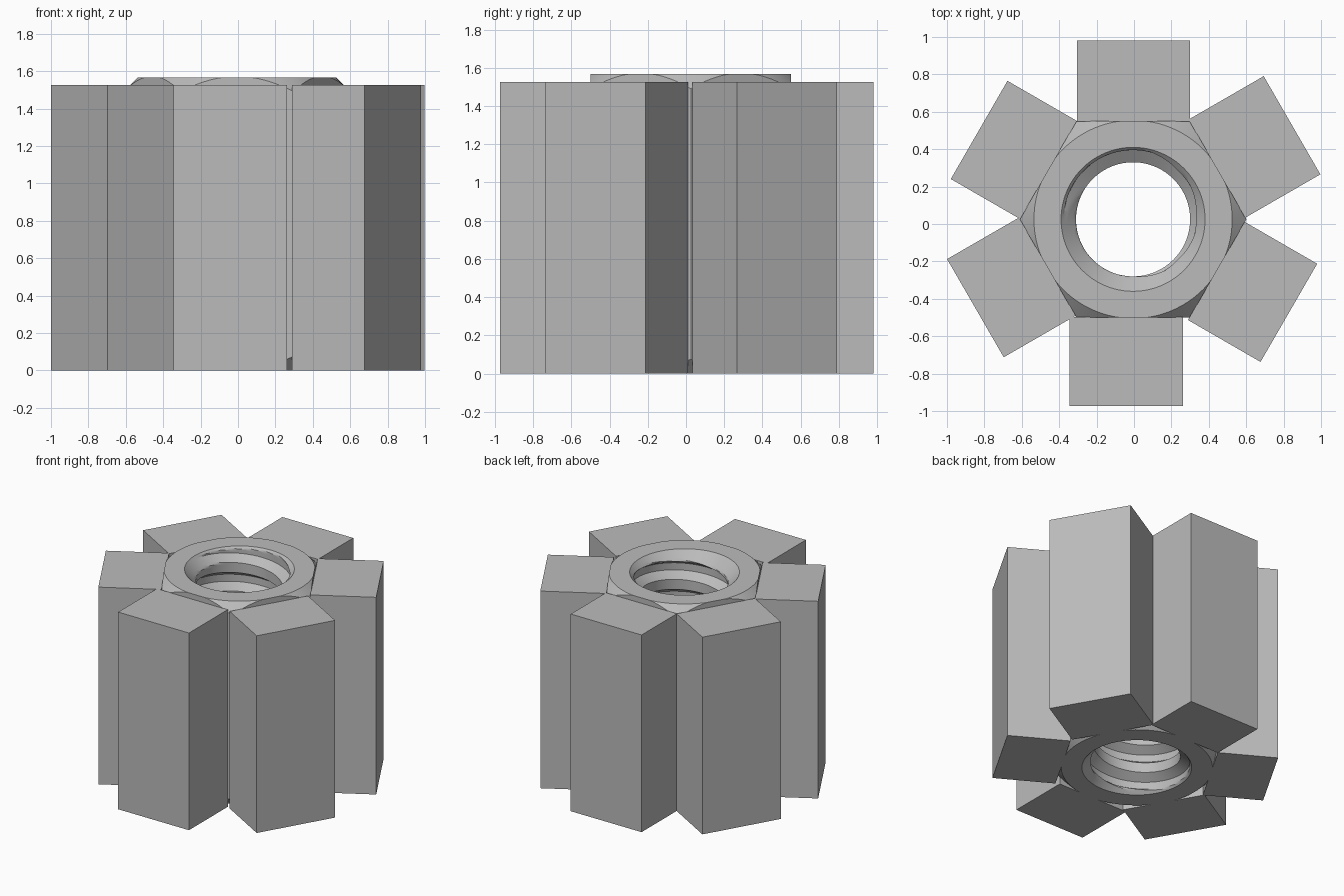
import bpy, bmesh, math
from mathutils import Vector

if "Cube" in bpy.data.objects:
    bpy.data.objects.remove(bpy.data.objects["Cube"])

grey = bpy.data.materials.new("plain grey")
grey.use_nodes = True
grey.diffuse_color = (0.5, 0.5, 0.5, 1)
grey.node_tree.nodes["Principled BSDF"].inputs["Base Color"].default_value = (0.5, 0.5, 0.5, 1)

CENTRE = Vector((-0.005, 0.025))
APOTHEM = 0.525        # half the distance across the hexagon flats
NUT_TOP = 1.567
BLOCK_TOP = 1.525
RING = 0.53            # radius of the flat end faces
MOUTH, CREST, ROOT = 0.385, 0.305, 0.37
PITCH = 0.22
STEPS = 96


def finish(bm, name):
    bmesh.ops.recalc_face_normals(bm, faces=bm.faces)
    mesh = bpy.data.meshes.new(name)
    bm.to_mesh(mesh)
    bm.free()
    mesh.materials.append(grey)
    obj = bpy.data.objects.new(name, mesh)
    bpy.context.collection.objects.link(obj)
    return obj


def thread_radius(phase):
    """Trapezoid thread: flat crest, flank, flat root, flank."""
    p = phase % 1
    if p < 0.35:
        return CREST
    if p < 0.55:
        return CREST + (ROOT - CREST) * (p - 0.35) / 0.2
    if p < 0.8:
        return ROOT
    return ROOT - (ROOT - CREST) * (p - 0.8) / 0.2


def nut_column(angle):
    """Closed section of the nut at one angle: threaded bore, then outside."""
    turn = angle / math.tau
    section = []
    for k in range(-20, int(NUT_TOP / PITCH + 2) * 20):
        z = min(max((k / 20 + turn) * PITCH, 0), NUT_TOP)
        r = max(thread_radius(z / PITCH - turn), MOUTH - z, MOUTH - (NUT_TOP - z))
        section.append((r, z))
    # hexagon outline with its corners turned off at both ends
    sector = math.tau / 6
    hexagon = APOTHEM / math.cos(angle % sector - sector / 2)
    flat = min(hexagon, RING)
    drop = hexagon - flat
    section += [(flat, NUT_TOP), (hexagon, NUT_TOP - drop), (hexagon, drop), (flat, 0)]
    return [(CENTRE.x + r * math.cos(angle), CENTRE.y + r * math.sin(angle), z)
            for r, z in section]


# threaded hexagonal core
bm = bmesh.new()
columns = [[bm.verts.new(p) for p in nut_column(math.tau * i / STEPS)]
           for i in range(STEPS + 1)]
for a, b in zip(columns, columns[1:]):
    for j in range(len(a)):
        k = (j + 1) % len(a)
        bm.faces.new((a[j], b[j], b[k], a[k]))
bmesh.ops.remove_doubles(bm, verts=bm.verts, dist=0.0002)
bmesh.ops.dissolve_degenerate(bm, edges=bm.edges, dist=0.0002)
core = finish(bm, "threaded_hex_core")
bpy.context.view_layer.objects.active = core
core.select_set(True)
bpy.ops.object.shade_smooth_by_angle(angle=math.radians(20))
core.select_set(False)

# six slightly offset blocks on the flats: middle of the outer edge of each
OUTER = [(0.845, 0.528), (-0.003, 0.98), (-0.828, 0.503),
         (-0.848, -0.45), (-0.042, -0.972), (0.828, -0.475)]
HALF = 0.303
for i, mid in enumerate(OUTER):
    angle = math.radians(30 + 60 * i)
    out = Vector((math.cos(angle), math.sin(angle)))
    side = Vector((-out.y, out.x))
    mid = Vector(mid)
    inner = mid - out * ((mid - CENTRE).dot(out) - APOTHEM + 0.002)
    bm = bmesh.new()
    base = bm.faces.new([bm.verts.new((*p, 0)) for p in (
        inner - side * HALF, mid - side * HALF, mid + side * HALF, inner + side * HALF)])
    top = bmesh.ops.extrude_face_region(bm, geom=[base])["geom"]
    bmesh.ops.translate(bm, vec=(0, 0, BLOCK_TOP),
                        verts=[v for v in top if isinstance(v, bmesh.types.BMVert)])
    finish(bm, f"block_{i + 1}")
